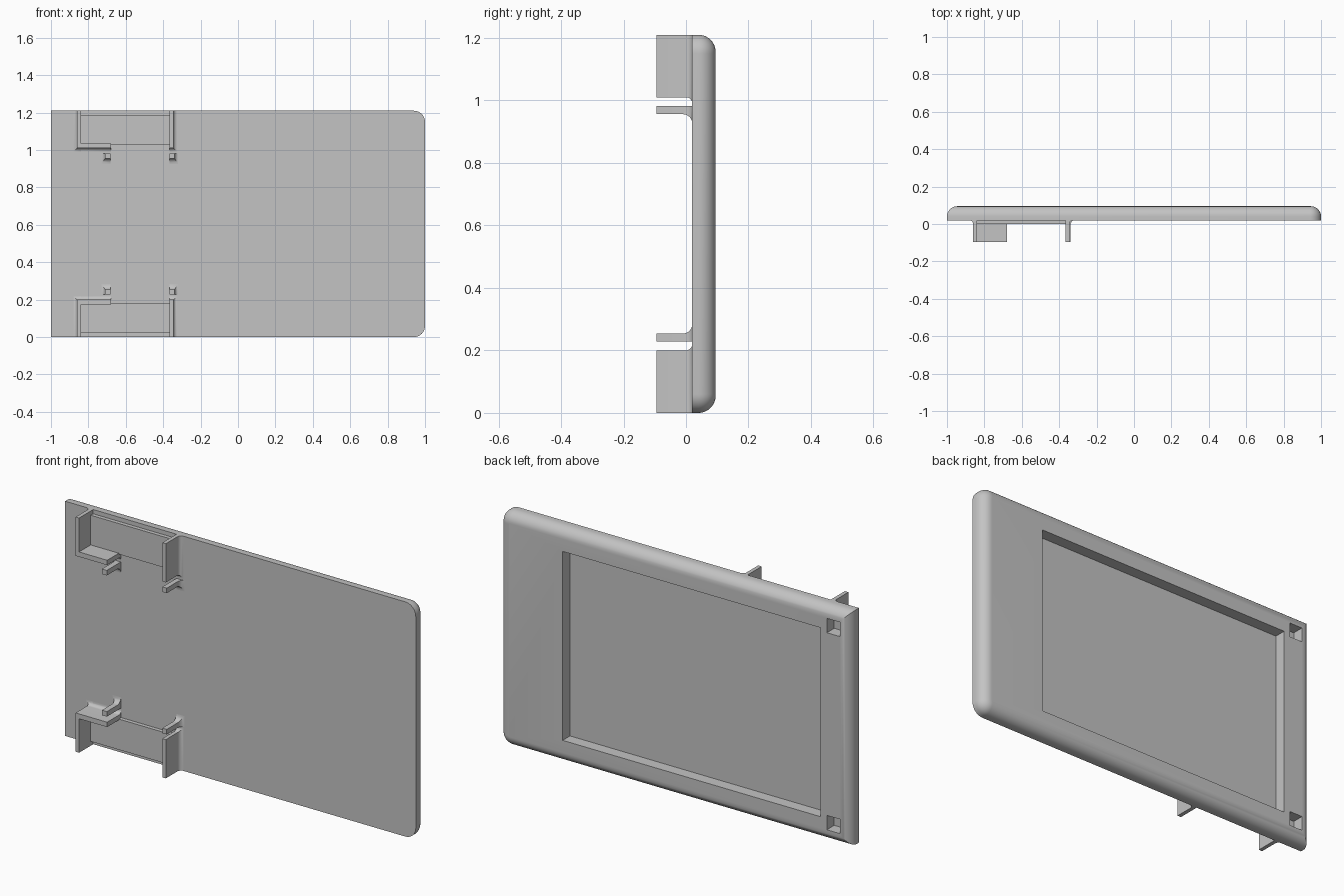
import bpy, bmesh, math
from mathutils import Vector

if "Cube" in bpy.data.objects:
    bpy.data.objects.remove(bpy.data.objects["Cube"])

HEIGHT = 1.21
MID = HEIGHT / 2
FRONT, BACK, TIP = 0.02, 0.095, -0.095

grey = bpy.data.materials.new("light grey")
grey.use_nodes = True
colour = (0.55, 0.55, 0.55, 1)
grey.diffuse_color = colour
grey.node_tree.nodes["Principled BSDF"].inputs["Base Color"].default_value = colour


def add_object(name, bm):
    """Object with its origin at mid height, so z = 0 is the mirror plane."""
    bmesh.ops.recalc_face_normals(bm, faces=bm.faces)
    mesh = bpy.data.meshes.new(name)
    bm.to_mesh(mesh)
    bm.free()
    mesh.materials.append(grey)
    obj = bpy.data.objects.new(name, mesh)
    obj.location.z = MID
    bpy.context.collection.objects.link(obj)
    return obj


def make_active(obj):
    bpy.ops.object.select_all(action='DESELECT')
    obj.select_set(True)
    bpy.context.view_layer.objects.active = obj


def box(bm, low, high):
    low, high = Vector(low), Vector(high)
    verts = bmesh.ops.create_cube(bm, size=1)["verts"]
    bmesh.ops.scale(bm, verts=verts, vec=high - low)
    bmesh.ops.translate(bm, verts=verts, vec=(low + high) / 2)


def mirror_pair(obj):
    mod = obj.modifiers.new("top and bottom", 'MIRROR')
    mod.use_axis = (False, False, True)
    mod.use_mirror_merge = False


def flared_post(name, x0, x1, z0, z1, left=0, right=0, below=0):
    """Block standing out from the panel, with fillets where it meets the panel."""
    bm = bmesh.new()
    radius = max(left, right, below)
    steps = 8
    sections = [(TIP, 0)]
    for i in range(steps + 1):
        a = math.pi / 2 * i / steps
        sections.append((FRONT - radius * (1 - math.sin(a)), 1 - math.cos(a)))
    sections.append((FRONT + 0.005, 1))
    rings = []
    for y, f in sections:
        xa, xb = x0 - left * f, x1 + right * f
        za, zb = z0 - below * f - MID, z1 - MID
        rings.append([bm.verts.new(p) for p in
                      ((xa, y, za), (xb, y, za), (xb, y, zb), (xa, y, zb))])
    for r, s in zip(rings, rings[1:]):
        for k in range(4):
            n = (k + 1) % 4
            bm.faces.new((r[k], r[n], s[n], s[k]))
    bm.faces.new(rings[0])
    bm.faces.new(rings[-1])
    obj = add_object(name, bm)
    make_active(obj)
    bpy.ops.object.shade_smooth_by_angle(angle=math.radians(30))
    mirror_pair(obj)


# Panel: rounded corners at one end, rounded rim all round the back
bm = bmesh.new()
box(bm, (-1, FRONT, -MID), (1, BACK, MID))
corners = [e for e in bm.edges if all(v.co.x > 0.9 for v in e.verts)
           and abs(e.verts[0].co.y - e.verts[1].co.y) > 0.01]
bmesh.ops.bevel(bm, geom=corners, offset=0.06, segments=10, profile=0.5, affect='EDGES')
rim = [e for e in bm.edges if all(v.co.y > BACK - 0.001 for v in e.verts)]
bmesh.ops.bevel(bm, geom=rim, offset=0.055, segments=10, profile=0.5, affect='EDGES')
panel = add_object("panel", bm)

# Screen recess and two small square sockets cut into the back
bm = bmesh.new()
FLOOR = BACK - 0.06
box(bm, (-0.835, FLOOR, -0.487), (0.637, 0.2, 0.487))
for z in (-0.508, 0.508):
    box(bm, (-0.944, FLOOR, z - 0.037), (-0.87, 0.2, z + 0.037))
cutter = add_object("recess_cutter", bm)
cutter.hide_render = True
cut = panel.modifiers.new("recesses", 'BOOLEAN')
cut.operation = 'DIFFERENCE'
cut.solver = 'EXACT'
cut.object = cutter
make_active(panel)
bpy.ops.object.modifier_apply(modifier=cut.name)
bpy.data.objects.remove(cutter)
make_active(panel)
bpy.ops.object.shade_smooth_by_angle(angle=math.radians(30))

# Raised pads between the bracket walls
bm = bmesh.new()
box(bm, (-0.845, 0, 1.03 - MID), (-0.36, FRONT + 0.005, 1.188 - MID))
mirror_pair(add_object("raised_pad", bm))

# Bracket walls, shelves and pegs on the front
flared_post("outer_wall", -0.86, -0.84, 1.01, HEIGHT, left=0.02, below=0.02)
flared_post("shelf", -0.86, -0.68, 1.01, 1.035, left=0.02, below=0.02)
flared_post("inner_wall", -0.365, -0.345, 1.01, HEIGHT, right=0.02, below=0.02)
flared_post("outer_peg", -0.71, -0.682, 0.956, 0.982, left=0.02, below=0.03)
flared_post("inner_peg", -0.365, -0.34, 0.956, 0.982, right=0.02, below=0.03)
